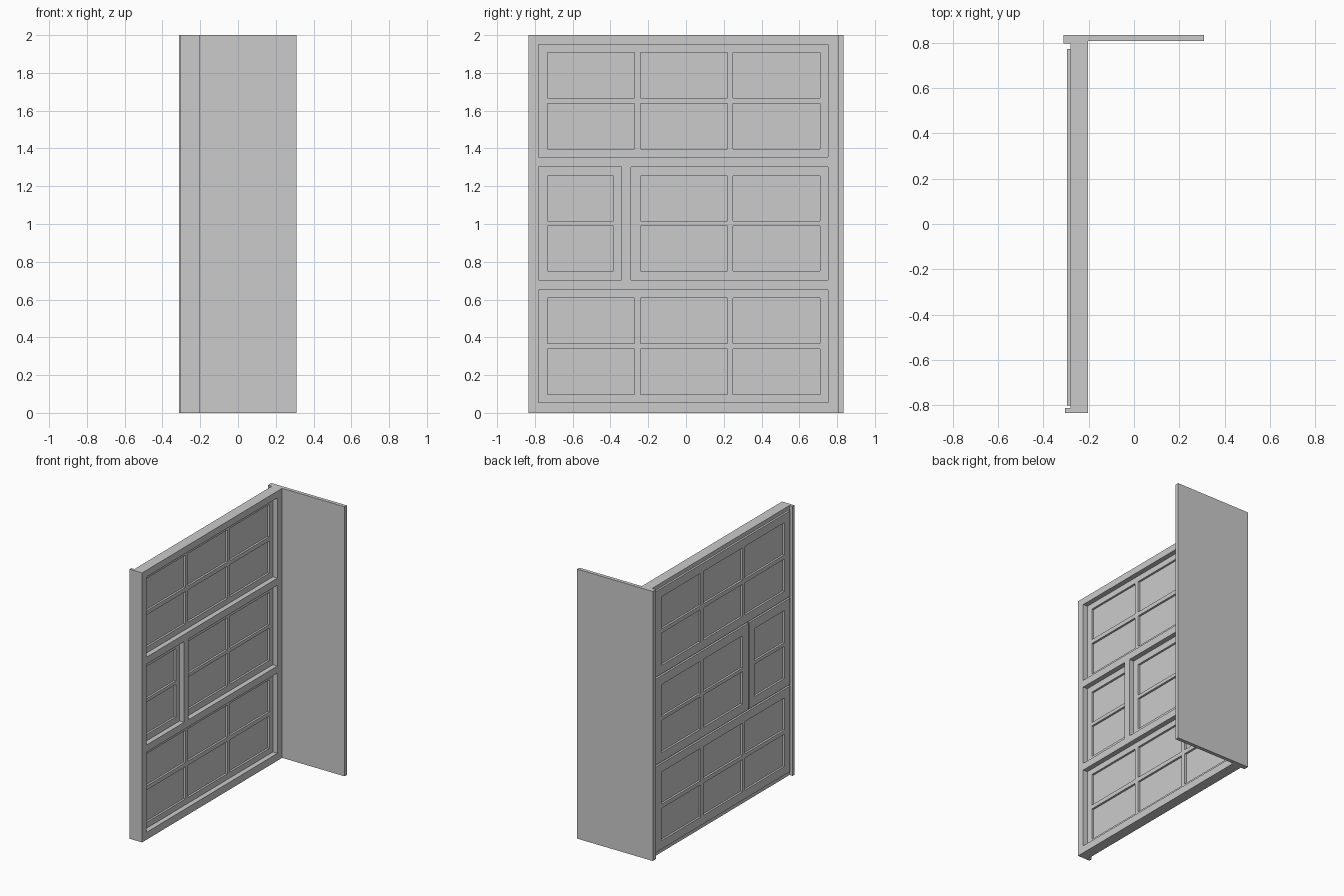
import bpy, bmesh

if "Cube" in bpy.data.objects:
    bpy.data.objects.remove(bpy.data.objects["Cube"])


def box(name, x, y, z):
    bm = bmesh.new()
    bmesh.ops.create_cube(bm, size=1)
    for v in bm.verts:
        for i, (a, b) in enumerate((x, y, z)):
            v.co[i] = (a + b) / 2 + v.co[i] * (b - a)
    return finish(name, bm)


def finish(name, bm):
    mesh = bpy.data.meshes.new(name)
    bm.to_mesh(mesh)
    bm.free()
    obj = bpy.data.objects.new(name, mesh)
    bpy.context.collection.objects.link(obj)
    return obj


def plate(name, x, y, z, holes):
    """Upright plate facing x, with rectangular holes ((y0, y1), (z0, z1))."""
    ys = sorted({*y, *(v for h in holes for v in h[0])})
    zs = sorted({*z, *(v for h in holes for v in h[1])})
    xm = (x[0] + x[1]) / 2
    bm = bmesh.new()
    for a, b in zip(ys, ys[1:]):
        for c, d in zip(zs, zs[1:]):
            m, n = (a + b) / 2, (c + d) / 2
            if any(h[0][0] < m < h[0][1] and h[1][0] < n < h[1][1] for h in holes):
                continue
            bm.faces.new([bm.verts.new((xm, p, q))
                          for p, q in ((a, c), (b, c), (b, d), (a, d))])
    bmesh.ops.remove_doubles(bm, verts=bm.verts, dist=1e-5)
    obj = finish(name, bm)
    mod = obj.modifiers.new("thickness", 'SOLIDIFY')
    mod.thickness = x[1] - x[0]
    mod.offset = 0
    return obj


# Panel layout: opening in the main frame, then pane columns and pane rows
wide = [(-0.733, -0.273), (-0.242, 0.219), (0.25, 0.71)]
full = (-0.78, 0.752)
middle_z, middle_rows = (0.703, 1.302), [(0.75, 0.99), (1.016, 1.255)]
panels = {
    "upper_panel": (full, (1.355, 1.95), wide, [(1.398, 1.637), (1.668, 1.907)]),
    "middle_small_panel": ((-0.78, -0.342), middle_z, [(-0.733, -0.384)], middle_rows),
    "middle_large_panel": ((-0.29, 0.752), middle_z, wide[1:], middle_rows),
    "lower_panel": (full, (0.055, 0.65), wide, [(0.098, 0.337), (0.368, 0.607)]),
}

# Main frame with four openings
plate("main_frame", (-0.28, -0.203), (-0.835, 0.808), (0, 2),
      [(p[0], p[1]) for p in panels.values()])

# Coffered panels: grid of bars, back flange, recessed panes
for name, (y, z, cols, rows) in panels.items():
    holes = [(c, r) for c in cols for r in rows]
    plate(name + "_bars", (-0.28, -0.24), y, z, holes)
    plate(name + "_back_flange", (-0.295, -0.28),
          (y[0] - 0.02, y[1] + 0.02), (z[0] - 0.02, z[1] + 0.02), holes)
    for i, (c, r) in enumerate(holes):
        box(f"{name}_pane_{i + 1}", (-0.28, -0.255), c, r)

# Side wall and the two back lips
box("side_wall", (-0.312, 0.309), (0.808, 0.835), (0, 2))
box("wall_back_lip", (-0.312, -0.28), (0.797, 0.808), (0, 2))
box("frame_back_lip", (-0.305, -0.28), (-0.835, -0.813), (0, 2))
